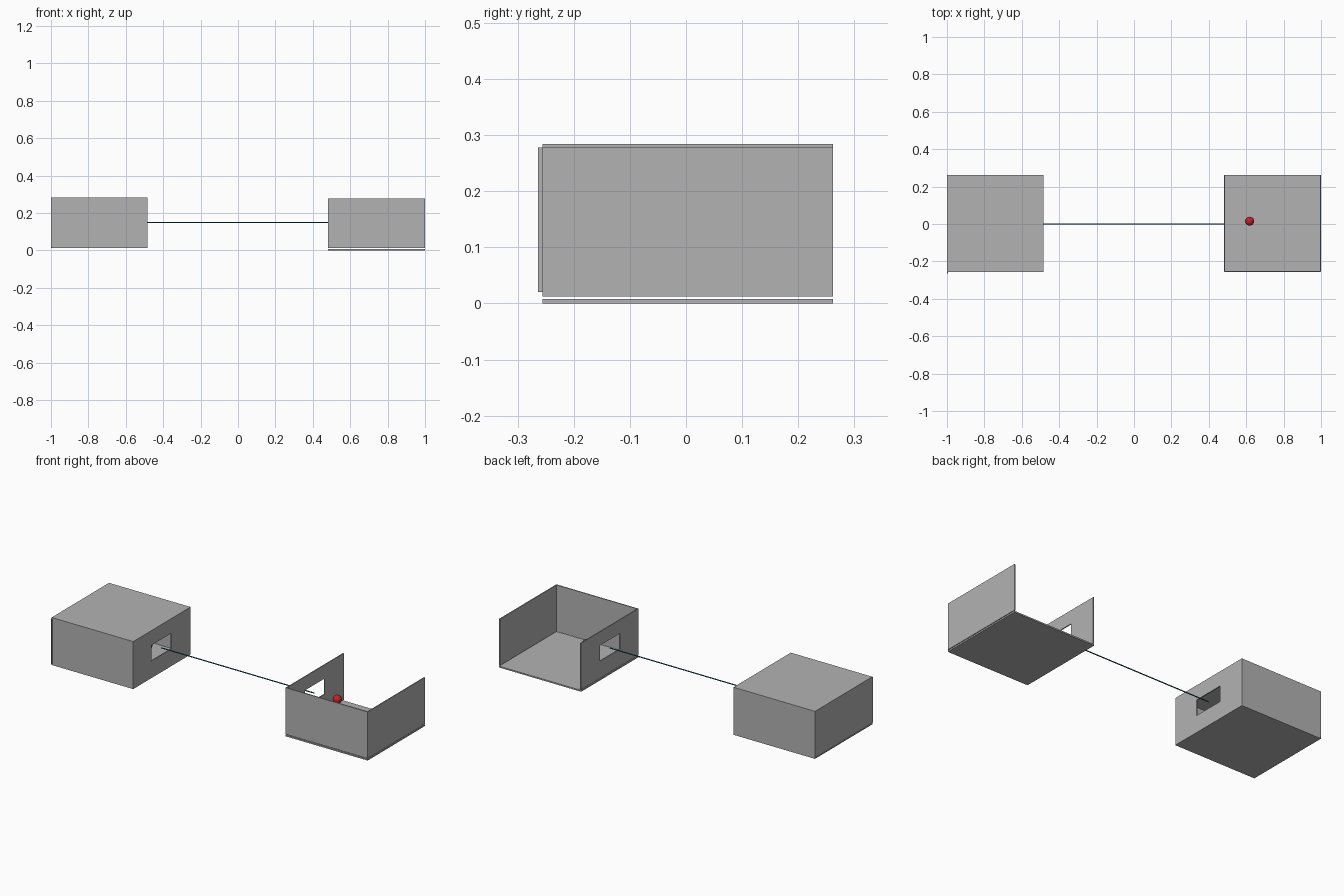
import bpy, bmesh

if "Cube" in bpy.data.objects:
    bpy.data.objects.remove(bpy.data.objects["Cube"])

def material(name, rgb):
    m = bpy.data.materials.new(name)
    m.diffuse_color = (*rgb, 1.0)
    m.use_nodes = True
    m.node_tree.nodes["Principled BSDF"].inputs["Base Color"].default_value = m.diffuse_color
    return m

GREY = material("panel_grey", (0.45, 0.45, 0.45))
RED = material("ball_red", (0.55, 0.015, 0.02))
TEAL = material("cord_teal", (0.01, 0.12, 0.15))

def finish(name, bm, mat):
    bmesh.ops.recalc_face_normals(bm, faces=bm.faces)
    me = bpy.data.meshes.new(name)
    bm.to_mesh(me)
    bm.free()
    me.materials.append(mat)
    ob = bpy.data.objects.new(name, me)
    bpy.context.collection.objects.link(ob)
    return ob

def panel(name, x, y, z):
    """Flat board given by its extents on each axis."""
    bm = bmesh.new()
    bmesh.ops.create_cube(bm, size=1)
    for v in bm.verts:
        v.co = [r[0] if c < 0 else r[1] for c, r in zip(v.co, (x, y, z))]
    return finish(name, bm, GREY)

def window_panel(name, x, y, z, wy, wz):
    """Board facing x with a rectangular opening."""
    def corners(px, ry, rz):
        return [bm.verts.new((px, ry[i], rz[j])) for i, j in ((0, 0), (1, 0), (1, 1), (0, 1))]
    bm = bmesh.new()
    o0, i0 = corners(x[0], y, z), corners(x[0], wy, wz)
    o1, i1 = corners(x[1], y, z), corners(x[1], wy, wz)
    for a, b in ((o0, i0), (i0, i1), (i1, o1), (o1, o0)):
        for k in range(4):
            n = (k + 1) % 4
            bm.faces.new((a[k], a[n], b[n], b[k]))
    return finish(name, bm, GREY)

def ball(name, pos):
    bm = bmesh.new()
    bmesh.ops.create_uvsphere(bm, u_segments=24, v_segments=14, radius=0.024)
    bmesh.ops.translate(bm, verts=bm.verts, vec=pos)
    ob = finish(name, bm, RED)
    for p in ob.data.polygons:
        p.use_smooth = True

WIN_Y, WIN_Z = (-0.09, 0.09), (0.11, 0.20)
Y0, Y1, T = -0.256, 0.262, 0.006

# Closed box on the left
LX = (-1.0, -0.484)
panel("left_box_floor", LX, (Y0, Y1), (0.012, 0.018))
panel("left_box_lid", LX, (Y0, Y1), (0.278, 0.284))
panel("left_box_front", (-0.994, -0.49), (Y0, Y0 + T), (0.018, 0.278))
panel("left_box_back", (-0.994, -0.49), (Y1 - T, Y1), (0.018, 0.278))
panel("left_box_outer_wall", (-1.0, -0.994), (-0.264, Y1), (0.02, 0.278))
window_panel("left_box_window_wall", (-0.49, -0.484), (Y0, Y1), (0.018, 0.278), WIN_Y, WIN_Z)

# Open box on the right: no lid and no back, floor slightly detached
RX = (0.48, 1.0)
panel("right_box_floor", RX, (Y0, Y1), (0.0, 0.008))
panel("right_box_front", (0.486, 0.994), (Y0, Y0 + T), (0.012, 0.278))
panel("right_box_outer_wall", (0.994, 1.0), (Y0, Y1), (0.012, 0.278))
window_panel("right_box_window_wall", (0.48, 0.486), (Y0, Y1), (0.012, 0.278), WIN_Y, WIN_Z)

# Red balls behind the windows
ball("right_ball", (0.618, 0.015, 0.145))
ball("left_ball", (-0.57, 0.0, 0.145))

# Thin cord between the two windows
bpy.ops.mesh.primitive_cylinder_add(vertices=12, radius=0.003, depth=0.968,
                                    location=(-0.001, 0, 0.15), rotation=(0, 1.5707963, 0))
cord = bpy.context.object
cord.name = "cord"
cord.data.materials.append(TEAL)
bpy.ops.object.shade_smooth_by_angle()
